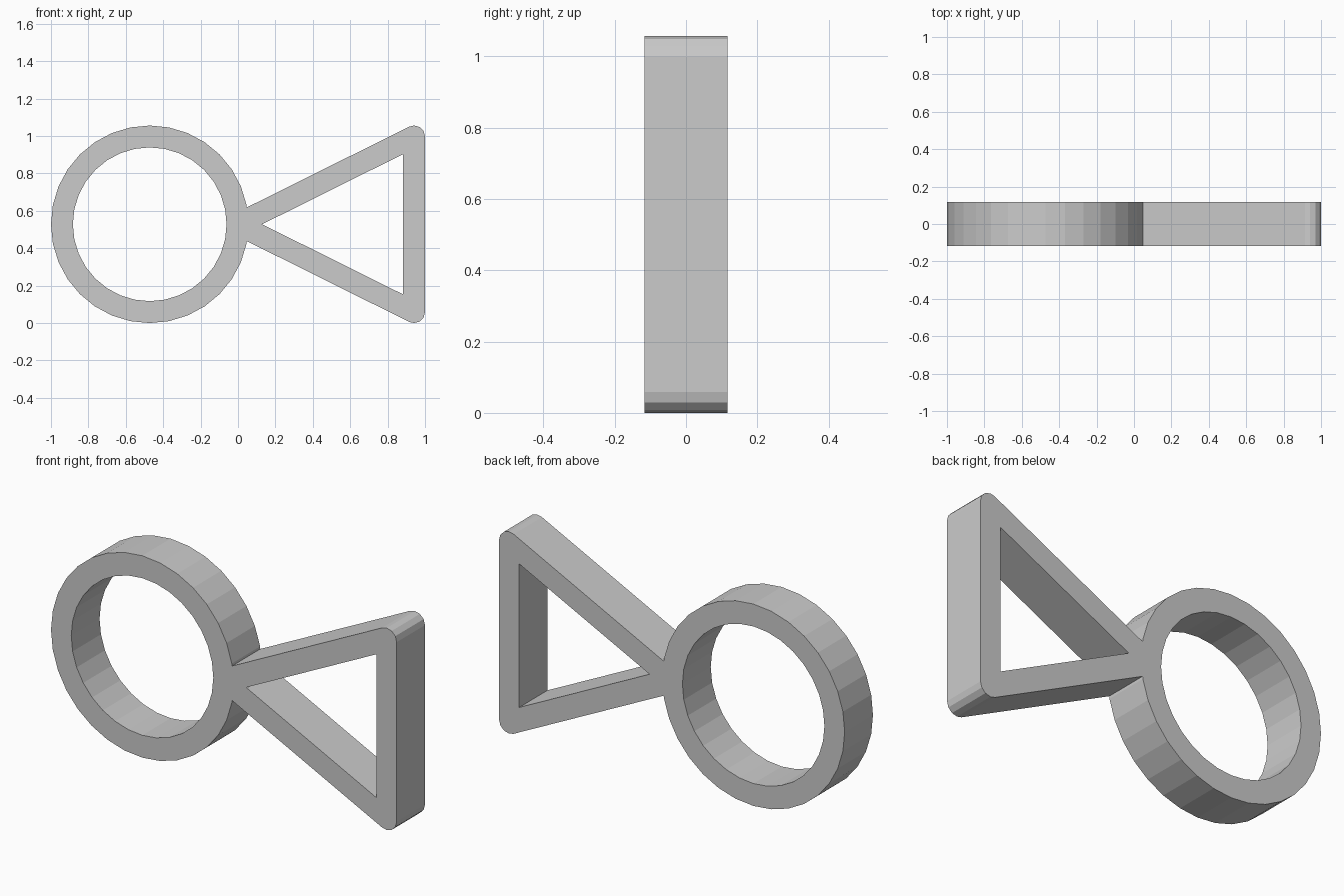
import bpy, bmesh
from math import sin, cos, atan2, hypot, radians, pi
from mathutils import Matrix, Vector
from mathutils.geometry import intersect_line_line_2d

if "Cube" in bpy.data.objects:
    bpy.data.objects.remove(bpy.data.objects["Cube"])

HALF_BAR = 0.0585      # half width of every bar
HALF_DEPTH = 0.117
RING_SIDES = 32
MID_RADIUS = 0.4695    # ring centreline radius, also half the frame height
OUTER_RADIUS = MID_RADIUS + HALF_BAR
CENTRE = Vector((OUTER_RADIUS - 1, OUTER_RADIUS))
APEX = CENTRE + Vector((MID_RADIUS, 0))
CORNER = Vector((1 - HALF_BAR, CENTRE.y + MID_RADIUS))


def on_circle(centre, radius, angle):
    return centre + Vector((cos(angle), sin(angle))) * radius


def mirrored(points):
    """Flip points across the horizontal axis, reversing their order."""
    return [Vector((p.x, 2 * CENTRE.y - p.y)) for p in reversed(points)]


# Rounded upper corner of the triangular frame
slope = atan2(CORNER.y - APEX.y, CORNER.x - APEX.x)
normal = slope + pi / 2
corner = [on_circle(CORNER, HALF_BAR, a)
          for a in (0, radians(30), radians(60), pi / 2, normal)]

# Notch where the sloping bar meets the ring
step = 2 * pi / RING_SIDES
notch = intersect_line_line_2d(
    corner[-1], on_circle(APEX, HALF_BAR, normal),
    on_circle(CENTRE, OUTER_RADIUS, 0), on_circle(CENTRE, OUTER_RADIUS, step))

# Complete outer outline and the two openings
upper = corner + [notch]
ring_arc = [on_circle(CENTRE, OUTER_RADIUS, i * step) for i in range(1, RING_SIDES)]
outline = upper + ring_arc + mirrored(upper)
ring_hole = [on_circle(CENTRE, MID_RADIUS - HALF_BAR, i * step) for i in range(RING_SIDES)]
inner_apex = APEX + Vector((HALF_BAR / sin(slope), 0))
inner_x = CORNER.x - HALF_BAR
inner_top = Vector((inner_x, CENTRE.y + (inner_x - inner_apex.x) * sin(slope) / cos(slope)))
triangle_hole = [inner_apex] + mirrored([inner_top]) + [inner_top]

# Filled and extruded profile
profile = bpy.data.curves.new("ring_and_triangle_profile", "CURVE")
profile.dimensions = "2D"
profile.fill_mode = "BOTH"
profile.extrude = HALF_DEPTH
for loop in (outline, ring_hole, triangle_hole):
    spline = profile.splines.new("POLY")
    spline.points.add(len(loop) - 1)
    for point, p in zip(spline.points, loop):
        point.co = (p.x, p.y, 0, 1)
    spline.use_cyclic_u = True

helper = bpy.data.objects.new("profile_helper", profile)
bpy.context.collection.objects.link(helper)
bpy.context.view_layer.update()
graph = bpy.context.evaluated_depsgraph_get()
mesh = bpy.data.meshes.new_from_object(helper.evaluated_get(graph))
bpy.data.objects.remove(helper)

# Stand the solid upright and weld its caps to its walls
bm = bmesh.new()
bm.from_mesh(mesh)
bm.transform(Matrix.Rotation(pi / 2, 4, "X"))
bmesh.ops.remove_doubles(bm, verts=bm.verts, dist=0.0001)
bmesh.ops.recalc_face_normals(bm, faces=bm.faces)
for face in bm.faces:
    face.smooth = False
bm.to_mesh(mesh)
bm.free()

# Plain grey material
grey = bpy.data.materials.new("light_grey")
grey.use_nodes = True
grey.diffuse_color = (0.6, 0.6, 0.6, 1)
grey.node_tree.nodes["Principled BSDF"].inputs["Base Color"].default_value = (0.6, 0.6, 0.6, 1)
mesh.materials.clear()
mesh.materials.append(grey)

mesh.name = "ring_with_triangle_frame"
body = bpy.data.objects.new("ring_with_triangle_frame", mesh)
bpy.context.collection.objects.link(body)
